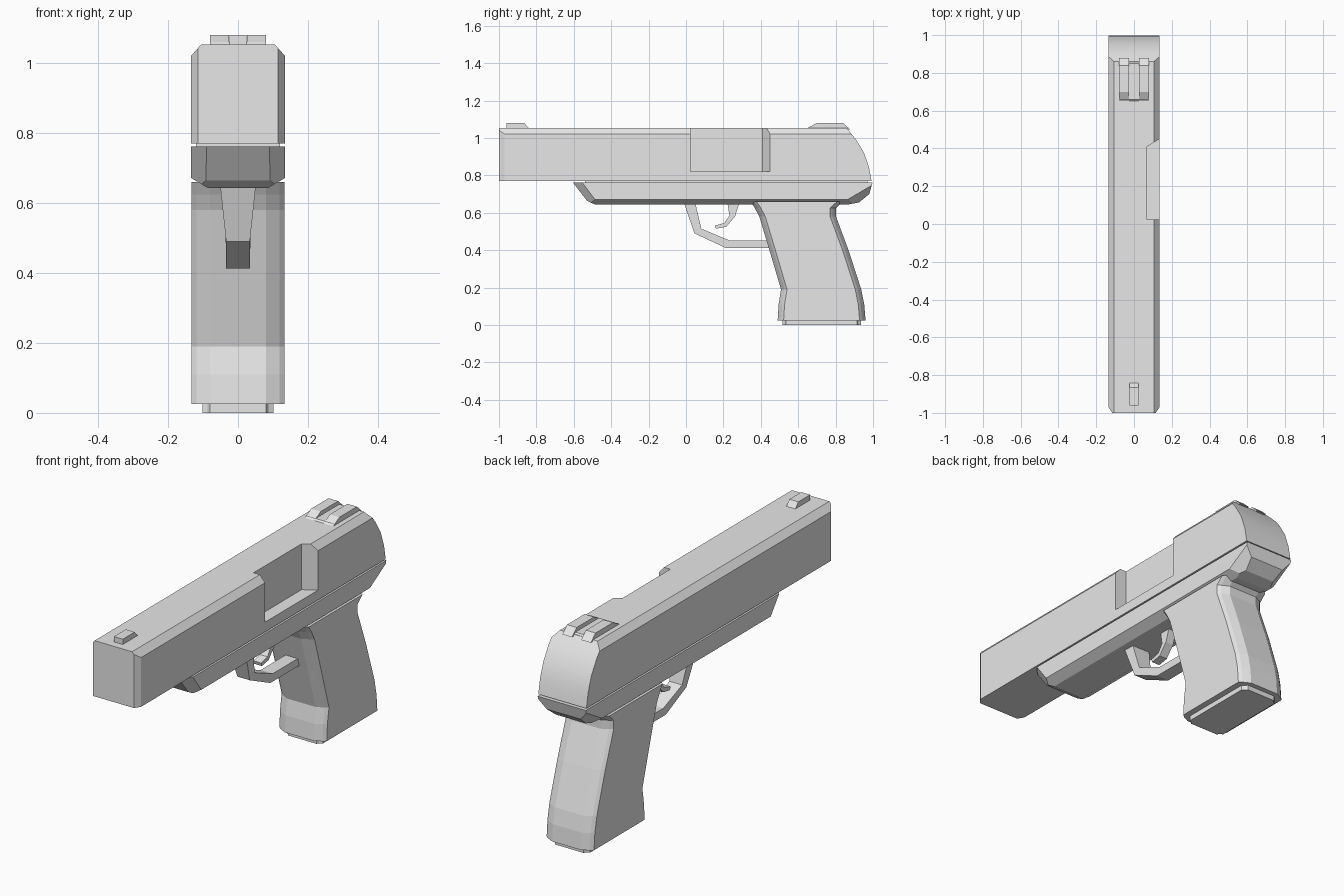
import bpy
import bmesh
import math
from mathutils import Vector

cube = bpy.data.objects.get("Cube")
if cube:
    bpy.data.objects.remove(cube, do_unlink=True)

grey = bpy.data.materials.new("light_grey")
grey.use_nodes = True
grey.diffuse_color = (0.8, 0.8, 0.8, 1)
grey.node_tree.nodes["Principled BSDF"].inputs["Base Color"].default_value = (0.8, 0.8, 0.8, 1)


def finish(name, bm):
    """Turn a bmesh into a named object with the grey finish."""
    bmesh.ops.recalc_face_normals(bm, faces=bm.faces)
    mesh = bpy.data.meshes.new(name)
    bm.to_mesh(mesh)
    bm.free()
    mesh.materials.append(grey)
    obj = bpy.data.objects.new(name, mesh)
    bpy.context.collection.objects.link(obj)
    return obj


def prism(points, half, x=0.0):
    """Extrude a side profile of (y, z) points across x."""
    bm = bmesh.new()
    face = bm.faces.new([bm.verts.new((x - half, y, z)) for y, z in points])
    out = bmesh.ops.extrude_face_region(bm, geom=[face])
    moved = [v for v in out["geom"] if isinstance(v, bmesh.types.BMVert)]
    bmesh.ops.translate(bm, verts=moved, vec=(2 * half, 0, 0))
    return bm


def shave(bm, point, normal):
    """Cut a flat chamfer on both sides of the centre plane."""
    for side in (1, -1):
        flip = Vector((side, 1, 1))
        cut = bmesh.ops.bisect_plane(
            bm, geom=bm.verts[:] + bm.edges[:] + bm.faces[:], dist=1e-5,
            plane_co=Vector(point) * flip, plane_no=Vector(normal) * flip, clear_outer=True)
        edges = [e for e in cut["geom_cut"] if isinstance(e, bmesh.types.BMEdge)]
        bmesh.ops.edgeloop_fill(bm, edges=edges)


def loft(rings):
    """Skin a list of closed rings and cap both ends."""
    bm = bmesh.new()
    loops = [[bm.verts.new(p) for p in ring] for ring in rings]
    for a, b in zip(loops, loops[1:]):
        for i in range(len(a)):
            j = (i + 1) % len(a)
            bm.faces.new((a[i], a[j], b[j], b[i]))
    bm.faces.new(loops[0])
    bm.faces.new(loops[-1])
    return bm


def section(z, front, back, half, flat, depth):
    """Horizontal cross-section with chamfered corners."""
    right = [(flat, front), (half - 0.015, front + depth * 0.6), (half, front + depth),
             (half, back - depth), (half - 0.015, back - depth * 0.6), (flat, back)]
    left = [(-x, y) for x, y in reversed(right)]
    return [(x, y, z) for x, y in right + left]


# Slide with rounded rear and chamfered edges
bm = prism([(-1, 0.77), (-1, 1.053), (0.86, 1.053), (0.91, 0.99), (0.952, 0.92),
            (0.978, 0.845), (0.992, 0.77)], 0.135)
shave(bm, (0.135, 0, 1.02), (1, 0, 0.9))
shave(bm, (0.135, -0.97, 0), (0.03, -0.02, 0))
slide = finish("slide", bm)

# Ejection port cut into the left side
port = [(0.07, 0.025), (0.2, 0.025), (0.2, 0.49), (0.07, 0.41)]
cutter = finish("port_cutter", loft([[(x, y, z) for x, y in port] for z in (0.82, 1.2)]))
cutter.hide_render = True
mod = slide.modifiers.new("port", "BOOLEAN")
mod.operation = "DIFFERENCE"
mod.solver = "EXACT"
mod.object = cutter
bpy.context.view_layer.objects.active = slide
bpy.ops.object.modifier_apply(modifier=mod.name)
bpy.data.objects.remove(cutter, do_unlink=True)

# Rail between slide and frame
finish("slide_rail", prism([(-0.54, 0.75), (-0.54, 0.78), (0.97, 0.78), (0.97, 0.75)], 0.12))

# Frame with chamfered nose, underside and tang
bm = prism([(-0.605, 0.762), (-0.53, 0.665), (-0.485, 0.643), (0.86, 0.643), (0.925, 0.655),
            (0.98, 0.70), (0.997, 0.762)], 0.135)
shave(bm, (0.135, 0, 0.672), (0.027, 0, -0.045))
shave(bm, (0.09, -0.605, 0.762), (0.05, -0.045, -0.034))
shave(bm, (0.135, 0.99, 0.745), (0.034, 0.02, -0.034))
finish("frame", bm)

# Grip
levels = [(0.025, 0.49, 0.96), (0.11, 0.495, 0.953), (0.19, 0.508, 0.937), (0.4, 0.446, 0.869),
          (0.58, 0.392, 0.802), (0.625, 0.368, 0.802), (0.66, 0.345, 0.84)]
finish("grip", loft([section(z, f, b, 0.133, 0.08, 0.032) for z, f, b in levels]))

# Magazine base
finish("magazine_base", loft([section(z, 0.515, 0.935, 0.102, 0.08, 0.02) for z in (0, 0.04)]))

# Trigger guard, wider where it meets the frame
bm = prism([(-0.01, 0.65), (0.045, 0.49), (0.21, 0.413), (0.46, 0.413), (0.46, 0.453),
            (0.23, 0.453), (0.082, 0.515), (0.05, 0.65)], 0.034)
for v in bm.verts:
    v.co.x *= 1 + 0.5 * max(0, min(1, (v.co.z - 0.5) / 0.14))
finish("trigger_guard", bm)

# Trigger
finish("trigger", prism([(0.222, 0.65), (0.232, 0.585), (0.205, 0.545), (0.155, 0.532),
                         (0.16, 0.515), (0.215, 0.525), (0.262, 0.58), (0.285, 0.65)], 0.022))

# Sights
finish("front_sight", prism([(-0.96, 1.04), (-0.96, 1.08), (-0.865, 1.08), (-0.83, 1.04)], 0.025))
for name, x in (("rear_sight_left", 0.053), ("rear_sight_right", -0.053)):
    finish(name, prism([(0.635, 1.045), (0.70, 1.08), (0.84, 1.08), (0.878, 1.045)], 0.027, x))
finish("rear_sight_base", prism([(0.64, 1.045), (0.66, 1.06), (0.85, 1.06), (0.865, 1.045)], 0.078))

# Soft shading on the curved rear of the slide
bpy.ops.object.select_all(action="DESELECT")
slide.select_set(True)
bpy.context.view_layer.objects.active = slide
bpy.ops.object.shade_smooth_by_angle(angle=math.radians(25))
